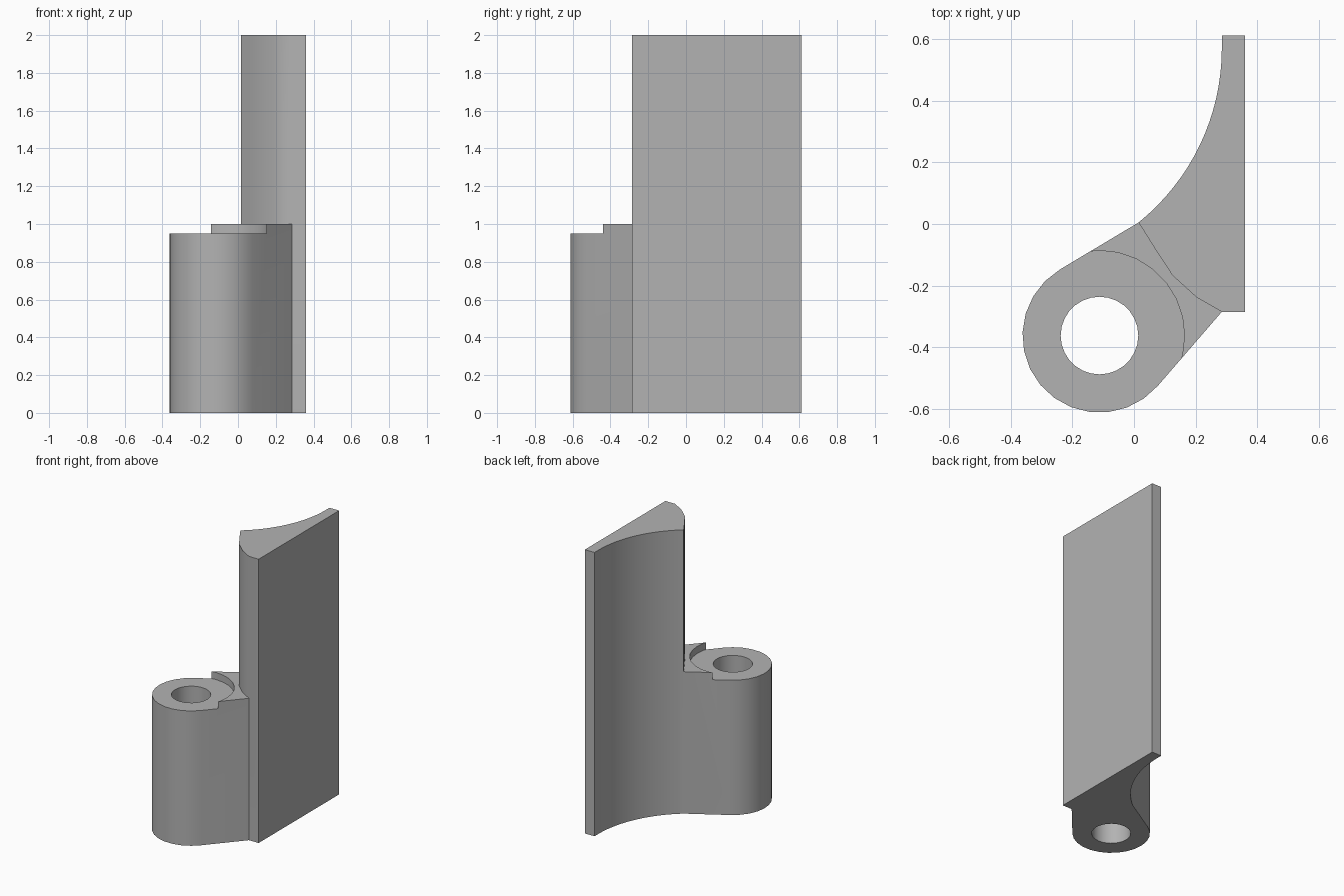
import bpy, bmesh
from math import sin, cos, acos, asin, atan2, radians, hypot, pi

cube = bpy.data.objects.get("Cube")
if cube:
    bpy.data.objects.remove(cube, do_unlink=True)

grey = bpy.data.materials.new("grey metal")
grey.use_nodes = True
grey.diffuse_color = (0.45, 0.45, 0.45, 1)
grey.node_tree.nodes["Principled BSDF"].inputs["Base Color"].default_value = grey.diffuse_color


def arc(cx, cy, r, a0, a1, steps):
    return [(cx + r * cos(a0 + (a1 - a0) * i / steps),
             cy + r * sin(a0 + (a1 - a0) * i / steps)) for i in range(steps + 1)]


def prism(name, outline, z0, z1):
    """Extrude a flat outline from z0 to z1."""
    bm = bmesh.new()
    face = bm.faces.new([bm.verts.new((x, y, z0)) for x, y in outline])
    top = bmesh.ops.extrude_face_region(bm, geom=[face])["geom"]
    for v in top:
        if isinstance(v, bmesh.types.BMVert):
            v.co.z = z1
    bmesh.ops.recalc_face_normals(bm, faces=bm.faces)
    mesh = bpy.data.meshes.new(name)
    bm.to_mesh(mesh)
    bm.free()
    mesh.materials.append(grey)
    obj = bpy.data.objects.new(name, mesh)
    bpy.context.collection.objects.link(obj)
    return obj


def combine(target, other, operation):
    """Apply a boolean and discard the helper."""
    other.hide_render = True
    mod = target.modifiers.new("boolean", 'BOOLEAN')
    mod.operation, mod.object, mod.solver = operation, other, 'EXACT'
    bpy.ops.object.select_all(action='DESELECT')
    bpy.context.view_layer.objects.active = target
    target.select_set(True)
    bpy.ops.object.modifier_apply(modifier=mod.name)
    bpy.data.objects.remove(other, do_unlink=True)


inner, outer = (0.015, 0.005), (0.285, -0.285)   # corners where web meets leaf
kx, ky, kr = -0.112, -0.362, 0.25                # knuckle axis and radius


def tangent_angle(point, side):
    dx, dy = point[0] - kx, point[1] - ky
    return atan2(dy, dx) + side * acos(kr / hypot(dx, dy))


# Tall leaf with a hollow back curve and a rounded nose
r, yc = 0.726, 0.57
back = arc(0.285 - r, yc, r, 0, asin((inner[1] - yc) / r), 16)[:-1]
nose = [inner, (0.07, -0.083), (0.125, -0.167), (0.203, -0.238), outer]
leaf = prism("hinge_leaf", [(0.36, 0.612), (0.285, 0.612)] + back + nose
             + [(0.36, outer[1])], 0, 2)

# Knuckle with its web reaching the leaf
a0 = tangent_angle(inner, 1)
a1 = tangent_angle(outer, -1) + 2 * pi
knuckle = prism("knuckle", [inner] + arc(kx, ky, kr, a0, a1, 14) + [outer], 0, 1)

# Shallow round seat on top and the pin hole
seat = prism("seat_cutter", arc(kx, ky, 0.276, 0, 2 * pi, 28)[:-1], 0.95, 1.2)
combine(knuckle, seat, 'DIFFERENCE')
hole = prism("pin_hole_cutter", arc(kx, ky, 0.126, 0, 2 * pi, 28)[:-1], -0.2, 1.2)
combine(knuckle, hole, 'DIFFERENCE')

# Join into one solid
combine(leaf, knuckle, 'UNION')
bpy.ops.object.shade_smooth_by_angle(angle=radians(30))
